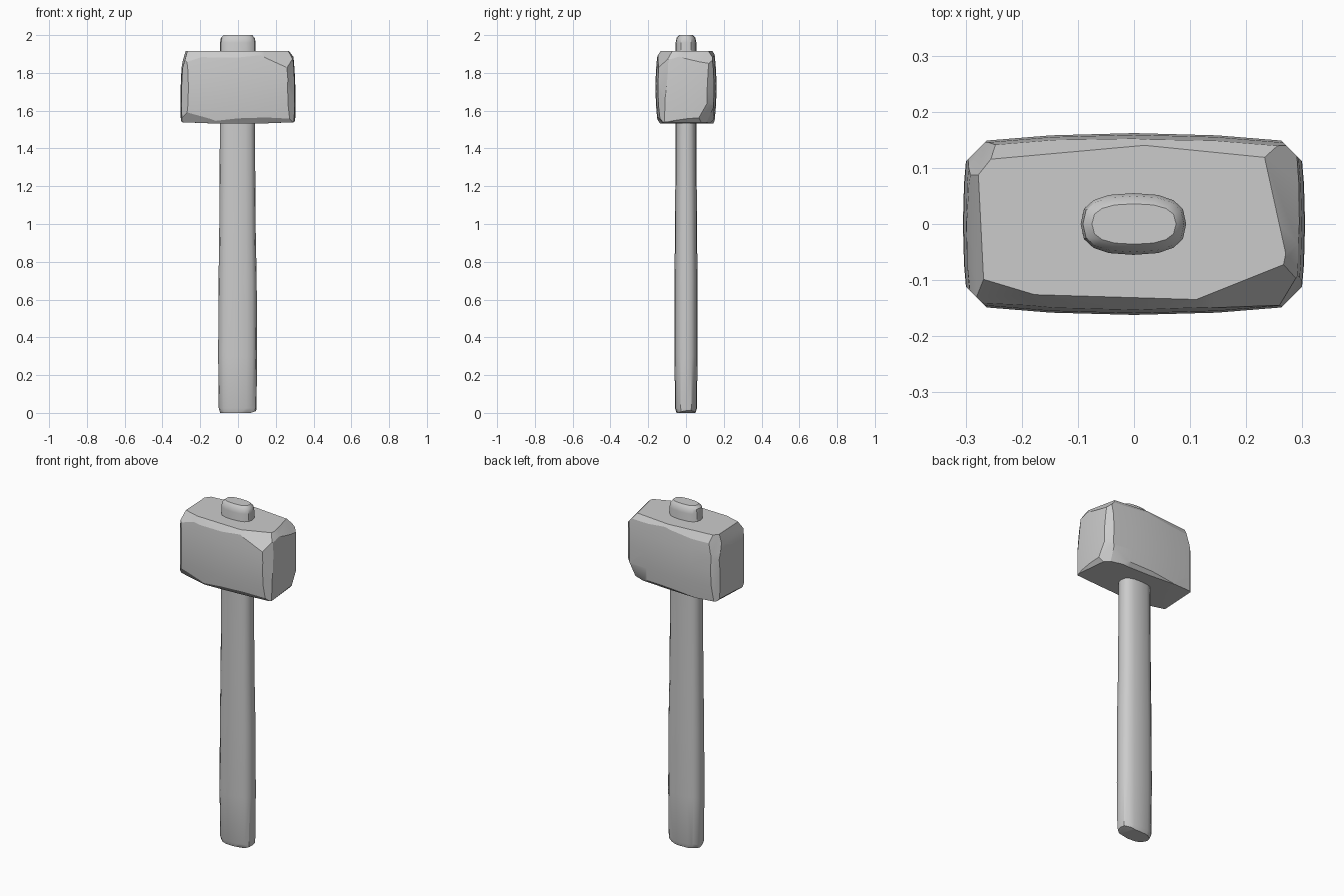
import bpy
import bmesh
import math
from mathutils import Vector

old = bpy.data.objects.get("Cube")
if old:
    bpy.data.objects.remove(old, do_unlink=True)

# One plain grey for the whole tool
grey = bpy.data.materials.new("plain_grey")
grey.use_nodes = True
grey.diffuse_color = (0.6, 0.6, 0.6, 1)
grey.node_tree.nodes["Principled BSDF"].inputs["Base Color"].default_value = (0.6, 0.6, 0.6, 1)


def cut(bm, point, normal):
    """Slice off everything beyond a plane and close the hole."""
    res = bmesh.ops.bisect_plane(
        bm, geom=bm.verts[:] + bm.edges[:] + bm.faces[:], dist=1e-5,
        plane_co=Vector(point), plane_no=Vector(normal).normalized(), clear_outer=True)
    edges = [e for e in res["geom_cut"] if isinstance(e, bmesh.types.BMEdge)]
    if edges:
        bmesh.ops.holes_fill(bm, edges=edges, sides=0)


def finish(bm, name, angle):
    bmesh.ops.recalc_face_normals(bm, faces=bm.faces[:])
    mesh = bpy.data.meshes.new(name)
    bm.to_mesh(mesh)
    bm.free()
    mesh.materials.append(grey)
    obj = bpy.data.objects.new(name, mesh)
    bpy.context.collection.objects.link(obj)
    bpy.ops.object.select_all(action='DESELECT')
    obj.select_set(True)
    bpy.context.view_layer.objects.active = obj
    bpy.ops.object.shade_smooth_by_angle(angle=math.radians(angle))
    return obj


# Hammer head: a block swelling towards the middle
bm = bmesh.new()
bmesh.ops.create_cube(bm, size=2)
bmesh.ops.subdivide_edges(bm, edges=bm.edges[:], cuts=3, use_grid_fill=True)
for v in bm.verts:
    x, y, z = v.co
    v.co.x = x * (0.305 - 0.008 * y * y - 0.007 * (z + 0.4) ** 2)
    v.co.y = y * (0.162 - 0.016 * x * x - 0.012 * z * z)
    v.co.z = 1.723 + z * 0.192 + (0.008 * x * x if z < -0.9 else 0)

# Worn corners, top edges and bottom edges
for sx in (-1, 1):
    for sy in (-1, 1):
        cut(bm, (sx * 0.285, sy * 0.126, 1.72), (sx, sy, 0))
chips = [
    ((0.05, 0.137, 1.915), (0.1, 1, 0.75)),
    ((-0.05, 0.134, 1.915), (-0.09, 1, 0.6)),
    ((-0.04, -0.130, 1.915), (-0.03, -1, 0.65)),
    ((-0.19, -0.122, 1.915), (-0.3, -1, 0.75)),
    ((0.12, -0.131, 1.915), (0.4, -1, 0.8)),
    ((0.25, 0.04, 1.915), (1, 0.22, 0.9)),
    ((0.265, -0.08, 1.915), (1, -0.2, 0.65)),
    ((-0.272, -0.02, 1.915), (-1, -0.05, 0.3)),
    ((0, -0.130, 1.531), (0.05, -1, -0.8)),
    ((-0.18, -0.122, 1.531), (-0.25, -1, -0.7)),
    ((0, 0.135, 1.531), (0.05, 1, -0.9)),
    ((0.2, 0.125, 1.535), (0.35, 1, -0.5)),
    ((0.285, 0, 1.537), (1, 0.1, -0.9)),
    ((-0.29, 0, 1.537), (-1, 0.05, -0.9)),
    ((0.292, 0.11, 1.62), (1, 0.9, -0.5)),
    ((0.288, -0.115, 1.75), (1, -0.7, 0.1)),
    ((-0.286, 0.12, 1.8), (-1, 0.8, 0.3)),
]
for point, normal in chips:
    cut(bm, point, normal)
finish(bm, "hammer_head", 25)

# Handle: oval rings as height, half width, half depth, sideways shift
rings = [(0, 0.094, 0.05, 0), (0.025, 0.1, 0.058, -0.002), (0.3, 0.103, 0.061, -0.002),
         (0.7, 0.101, 0.061, -0.002), (1.0, 0.096, 0.058, -0.003), (1.5, 0.093, 0.055, -0.003),
         (1.96, 0.094, 0.055, -0.001), (1.985, 0.09, 0.05, -0.001), (2.0, 0.075, 0.036, 0)]
SIDES = 16
bm = bmesh.new()
loops = []
for z, rx, ry, dx in rings:
    loop = []
    for i in range(SIDES):
        a = math.tau * i / SIDES
        c, s = math.cos(a), math.sin(a)
        loop.append(bm.verts.new((dx + rx * math.copysign(abs(c) ** 0.8, c),
                                  ry * math.copysign(abs(s) ** 0.75, s), z)))
    loops.append(loop)
for lo, hi in zip(loops, loops[1:]):
    for i in range(SIDES):
        j = (i + 1) % SIDES
        bm.faces.new((lo[i], lo[j], hi[j], hi[i]))
bm.faces.new(loops[0])
bm.faces.new(loops[-1])

# Chips knocked off the foot of the handle
for point, normal in [((0.06, 0.05, 0.03), (0.6, 1, -0.25)),
                      ((-0.07, 0.045, 0.02), (-0.7, 1, -0.5)),
                      ((0.03, -0.045, 0), (0.2, -1, -0.8)),
                      ((-0.085, -0.02, 0), (-1, -0.5, -0.9)),
                      ((0.05, 0, 0), (0.25, 0.1, -1))]:
    cut(bm, point, normal)
finish(bm, "handle", 35)
